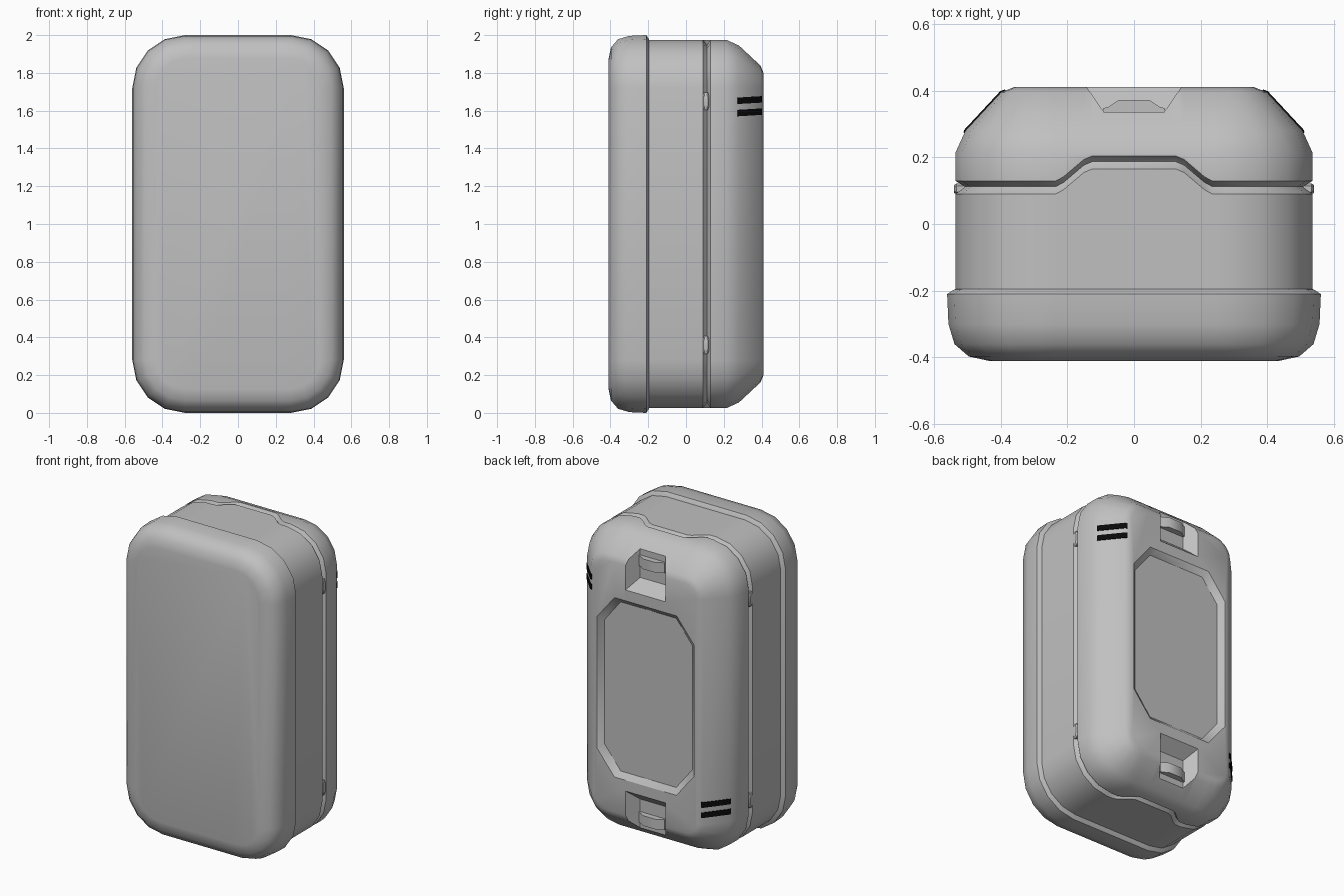
import bpy, bmesh, math

if "Cube" in bpy.data.objects:
    bpy.data.objects.remove(bpy.data.objects["Cube"])


def material(name, v):
    m = bpy.data.materials.new(name)
    m.diffuse_color = (v, v, v, 1)
    m.use_nodes = True
    m.node_tree.nodes["Principled BSDF"].inputs["Base Color"].default_value = m.diffuse_color
    return m


GREY = material("case grey", 0.53)
BLACK = material("stripe black", 0.003)


def finish(ob):
    bpy.ops.object.select_all(action='DESELECT')
    ob.select_set(True)
    bpy.context.view_layer.objects.active = ob
    bpy.ops.object.shade_smooth_by_angle(angle=math.radians(35))


def loft(name, rings, mat=GREY, smooth=True):
    """Closed solid skinned through rings of equal point count."""
    bm = bmesh.new()
    vs = [[bm.verts.new(p) for p in r] for r in rings]
    n = len(rings[0])
    for a, b in zip(vs, vs[1:]):
        for i in range(n):
            j = (i + 1) % n
            bm.faces.new((a[i], a[j], b[j], b[i]))
    bm.faces.new(vs[0])
    bm.faces.new(vs[-1])
    bmesh.ops.recalc_face_normals(bm, faces=bm.faces)
    me = bpy.data.meshes.new(name)
    bm.to_mesh(me)
    bm.free()
    me.materials.append(mat)
    ob = bpy.data.objects.new(name, me)
    bpy.context.collection.objects.link(ob)
    if smooth:
        finish(ob)
    return ob


# Half of the seam step along the top edge: x position and share of the step
STEP = [(0.235, 0), (0.212, 0.16), (0.15, 0.86), (0.125, 1)]


def outline(y, inset, step=0.0):
    """Rounded rectangle in x-z; the seam can step back at top and bottom."""
    r = 0.28 - inset
    pts = []
    for sx, sz, a0 in ((1, 1, 0), (-1, 1, 90), (-1, -1, 180), (1, -1, 270)):
        for k in range(5):
            a = math.radians(a0 + 22.5 * k)
            pts.append((sx * 0.28 + r * math.cos(a), y,
                        1 + sz * 0.72 + r * math.sin(a)))
        if a0 in (0, 180):          # straight top or bottom edge
            d = 1 if a0 == 0 else -1
            edge = [(x, s) for x, s in STEP] + [(-x, s) for x, s in reversed(STEP)]
            pts += [(d * x, y + s * step, 1 + d * (0.72 + r)) for x, s in edge]
    return pts


# Front lid
loft("front_lid", [outline(y, i) for y, i in (
    (-0.41, 0.125), (-0.397, 0.065), (-0.36, 0.022), (-0.30, 0.004),
    (-0.21, 0), (-0.197, 0.02), (-0.19, 0.04))])

# Middle shell, ending at the stepped seam
S = 0.075
loft("middle_shell", [
    outline(-0.21, 0.06), outline(-0.205, 0.025), outline(0.09, 0.025, S),
    outline(0.108, 0.05, S), outline(0.114, 0.055, S), outline(0.11, 0.10)])

# Back shell with its broad chamfer
back = loft("back_shell", [
    outline(0.115, 0.10), outline(0.112, 0.053, S), outline(0.129, 0.025, S),
    outline(0.214, 0.025), outline(0.28, 0.055), outline(0.395, 0.162),
    outline(0.41, 0.20)], smooth=False)


# Cutters: octagonal back panel and the two latch pockets
def octagon(y, hx, hz, cx, cz):
    q = [(hx, hz - cz), (hx - cx, hz)]
    pts = q + [(-x, z) for x, z in reversed(q)]
    return [(x, y, 1 + z) for x, z in pts] + [(-x, y, 1 - z) for x, z in pts]


cutters = [loft("panel_cutter", [octagon(0.38, 0.312, 0.542, 0.115, 0.145),
                                 octagon(0.44, 0.378, 0.608, 0.135, 0.165)],
                smooth=False)]


def pocket_ring(d, y, hx, z):
    return [(x, y, 1 + d * (zz - 1))
            for x, zz in ((-hx, z), (hx, z), (hx, 2.1), (-hx, 2.1))]


for d in (1, -1):
    cutters.append(loft("pocket_cutter", [
        pocket_ring(d, 0.335, 0.09, 1.71),
        pocket_ring(d, 0.495, 0.20, 1.57)], smooth=False))

for c in cutters:
    c.hide_render = True
    mod = back.modifiers.new("cut", 'BOOLEAN')
    mod.operation = 'DIFFERENCE'
    mod.solver = 'EXACT'
    mod.object = c
bpy.context.view_layer.update()
dg = bpy.context.evaluated_depsgraph_get()
cut_mesh = bpy.data.meshes.new_from_object(back.evaluated_get(dg))
back.modifiers.clear()
back.data = cut_mesh
back.data.materials.clear()
back.data.materials.append(GREY)
for p in back.data.polygons:
    p.material_index = 0
for c in cutters:
    bpy.data.objects.remove(c)
finish(back)

# Latch tabs inside the pockets
TAB = [(0.095, 0.330), (0.092, 0.347), (0.075, 0.352), (0.045, 0.372)]
tab = TAB + [(-x, y) for x, y in reversed(TAB)]
for d, side in ((1, "top"), (-1, "bottom")):
    loft(side + "_latch_tab",
         [[(x, y, 1 + d * (z - 1)) for x, y in tab] for z in (1.79, 1.855)])

# Side hinge clips bridging the seam
for s, side in ((1, "right"), (-1, "left")):
    for z, level in ((1.65, "upper"), (0.36, "lower")):
        rings = []
        for x, k in ((0.49, 1), (0.532, 1), (0.539, 0.7)):
            hy, hz = 0.017 * k, 0.047 * k
            q = [(hy, hz * 0.65), (hy * 0.55, hz)]
            q += [(-a, b) for a, b in reversed(q)]
            q += [(-a, -b) for a, b in q]
            rings.append([(s * x, 0.105 + a, z + b) for a, b in q])
        loft(f"{level}_{side}_clip", rings)

# Paired black stripes on opposite chamfers
for s, side in ((1, "right"), (-1, "left")):
    for n, z0 in enumerate((1.57, 1.635)):
        rings = []
        for x, y in ((0.508, 0.272), (0.505, 0.28), (0.398, 0.395), (0.385, 0.4)):
            t = (y - 0.27) * 0.06
            rings.append([(s * (x + e), y + e, 1 + s * (z0 + t + h - 1))
                          for e, h in ((-0.004, 0), (0.003, 0),
                                       (0.003, 0.034), (-0.004, 0.034))])
        loft(f"{side}_stripe_{n + 1}", rings, BLACK)
